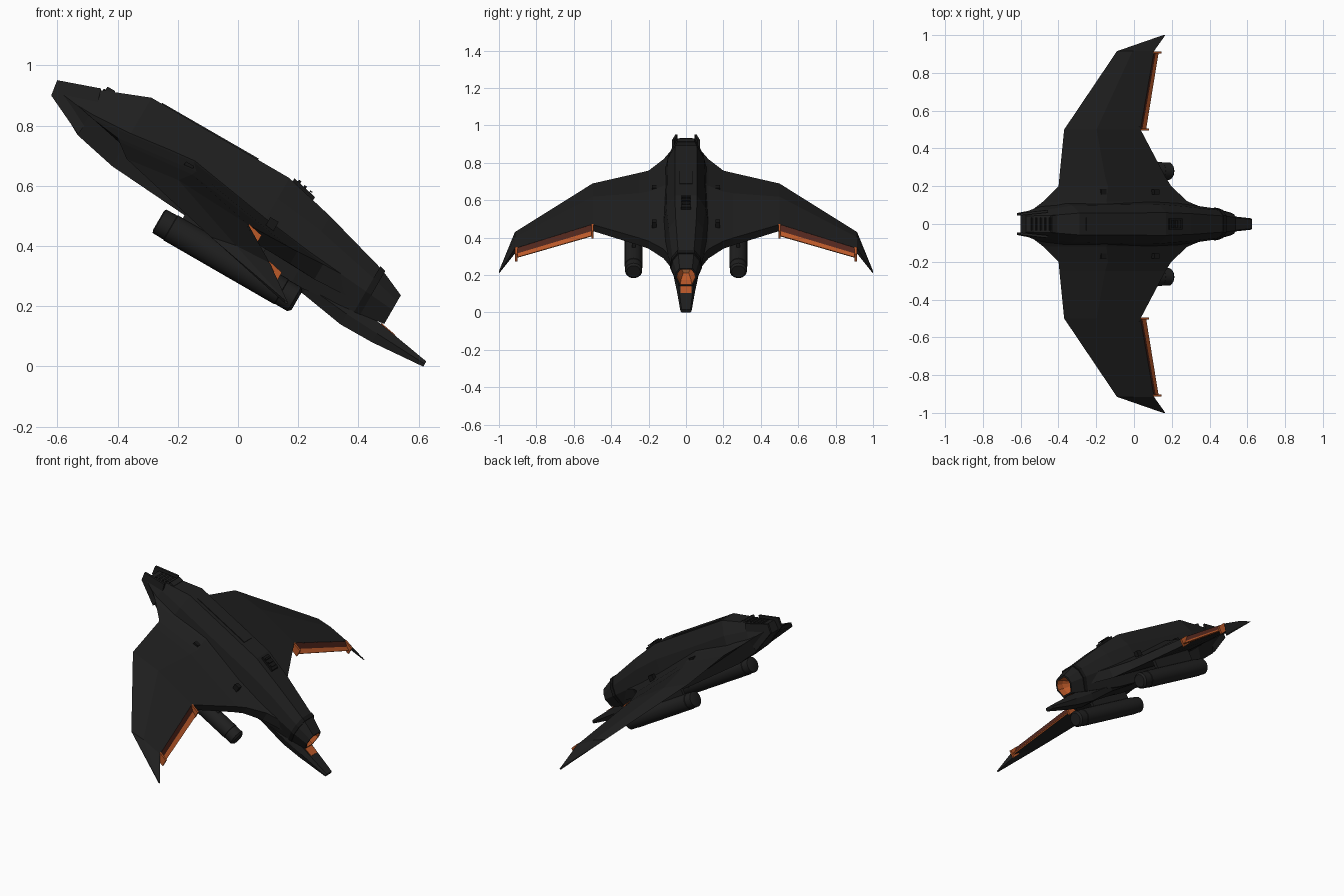
import bpy, bmesh, math
from mathutils import Matrix, Vector

if "Cube" in bpy.data.objects:
    bpy.data.objects.remove(bpy.data.objects["Cube"])

# Ship is modelled level (u = aft, y = side, w = up), then pitched 30 degrees
POSE = Matrix.Translation((0, 0, 0.47)) @ Matrix.Rotation(math.radians(30), 4, 'Y')


def material(name, rgb):
    m = bpy.data.materials.new(name)
    m.diffuse_color = (*rgb, 1)
    m.use_nodes = True
    m.node_tree.nodes["Principled BSDF"].inputs["Base Color"].default_value = m.diffuse_color
    return m


HULL = material("hull black", (0.014, 0.014, 0.014))
TRIM = material("trim black", (0.008, 0.008, 0.008))
ORANGE = material("glow orange", (0.50, 0.10, 0.022))
BROWN = material("scorched brown", (0.085, 0.02, 0.012))
AMBER = material("engine amber", (0.62, 0.2, 0.06))


def finish(name, bm, mats):
    bmesh.ops.recalc_face_normals(bm, faces=bm.faces)
    bm.transform(POSE)
    me = bpy.data.meshes.new(name)
    bm.to_mesh(me)
    bm.free()
    for m in mats:
        me.materials.append(m)
    ob = bpy.data.objects.new(name, me)
    bpy.context.collection.objects.link(ob)
    return ob


def loft(name, rings, mats=(HULL,), band_mats=None, end_mat=0):
    """Skin a list of equal-length point rings and cap both ends."""
    bm = bmesh.new()
    vr = [[bm.verts.new(p) for p in r] for r in rings]
    n = len(rings[0])
    for i, (a, b) in enumerate(zip(vr, vr[1:])):
        for k in range(n):
            f = bm.faces.new((a[k], a[(k + 1) % n], b[(k + 1) % n], b[k]))
            f.material_index = band_mats.get(i, 0) if band_mats else 0
    bm.faces.new(vr[0])
    bm.faces.new(vr[-1]).material_index = end_mat
    return finish(name, bm, mats)


def box(name, lo, hi, mat=TRIM, drop=0.0):
    """Block between two corners; drop lowers its aft end."""
    rings = []
    for u, d in ((lo[0], 0), (hi[0], drop)):
        rings.append([(u, lo[1], lo[2] - d), (u, hi[1], lo[2] - d),
                      (u, hi[1], hi[2] - d), (u, lo[1], hi[2] - d)])
    return loft(name, rings, (mat,))


def octagon(u, top, shoulder, mid, bottom):
    half = [top, shoulder, mid, bottom]
    return [(u, y, w) for y, w in half] + [(u, -y, w) for y, w in reversed(half)]


# Fuselage with recessed engine nozzle
hull = [
    octagon(-.725, (.043, .113), (.052, .10), (.060, .085), (.043, .055)),
    octagon(-.61, (.045, .163), (.075, .12), (.095, .07), (.055, -.008)),
    octagon(-.46, (.058, .222), (.098, .14), (.115, .06), (.085, -.04)),
    octagon(.07, (.060, .220), (.105, .14), (.120, .05), (.095, -.078)),
    octagon(.25, (.055, .178), (.092, .12), (.110, .04), (.085, -.08)),
    octagon(.49, (.042, .110), (.072, .07), (.082, .02), (.055, -.055)),
    octagon(.585, (.034, .068), (.052, .045), (.060, .012), (.036, -.042)),
]


def shrink(ring, k, u):
    return [(u, y * k, .013 + (w - .013) * k) for _, y, w in ring]


hull += [shrink(hull[-1], .84, .585), shrink(hull[-1], .75, .545), shrink(hull[-1], .4, .5)]
loft("fuselage", hull, (HULL, BROWN, ORANGE, AMBER), {7: 2, 8: 2}, 3)

# Nozzle collar
loft("nozzle_collar", [octagon(.478, (.045, .118), (.077, .076), (.087, .02), (.058, -.057)),
                       octagon(.50, (.045, .112), (.075, .072), (.085, .02), (.056, -.055))], (TRIM,))


# Tail boom under the engine
def slab(u, hw, top, bot):
    return [(u, hw * .8, top), (u, hw, (top + bot) / 2), (u, hw * .8, bot),
            (u, -hw * .8, bot), (u, -hw, (top + bot) / 2), (u, -hw * .8, top)]


loft("tail_boom", [slab(.1, .09, -.05, -.078), slab(.3, .08, -.03, -.09), slab(.46, .062, -.035, -.116),
                   slab(.58, .048, -.048, -.115), slab(.768, .030, -.08, -.1)])
box("tail_scorch_plate", (.575, -.03, -.052), (.635, .03, -.044), ORANGE, .011)

# Top hatch with ribs
box("top_hatch", (.085, -.028, .19), (.175, .028, .228), TRIM, .02)
for i in range(3):
    u = .1 + i * .025
    box("hatch_rib", (u, -.022, .215), (u + .01, .022, .231 - i * .006))
# Nose vent slats and brow
for i in range(5):
    u = -.70 + i * .022
    w = .113 + (u + .725) * .435
    box("nose_slat", (u, -.035, w - .005), (u + .01, .035, w + .007))
box("nose_brow", (-.605, -.045, .15), (-.575, .045, .181), HULL)
# Spine panel
box("spine_panel", (-.42, -.035, .21), (-.05, .035, .225), HULL)

# Wing sections: y, leading u, w, trailing u, top w, bottom w, crown bulge
SECTIONS = [
    (.05, -.71, .088, .50, .035, -.02, .07),
    (.12, -.59, .063, .31, .028, -.03, .058),
    (.20, -.49, .050, .215, .022, -.025, .045),
    (.25, -.48, .042, .18, .021, -.025, .035),
    (.50, -.43, .005, .03, .0175, -.022, .02),
    (.915, -.058, -.08, .155, -.057, -.09, .008),
    (1.0, .258, -.138, .273, -.141, -.145, 0),
]

for s in (1, -1):
    side = "left" if s > 0 else "right"
    rings = []
    for y, ul, wl, ut, wt, wb, crown in SECTIONS:
        um = ul + .4 * (ut - ul)
        wm = wl + .4 * (wt - wl)
        rings.append([(ul, s * y, wl), (um, s * y, wm + crown), (ut, s * y, wt),
                      (ut, s * y, wb), (um, s * y, wm - crown * .9 - .008)])
    loft("wing_" + side, rings)

    # Glowing trailing edge: sloped brown face, then a bright lip
    inner = [(.02, .0175), (.03, .0175), (.0565, -.008), (.086, -.0195), (.082, -.026), (.02, -.022)]
    outer = [(.145, -.056), (.153, -.056), (.177, -.077), (.20, -.0866), (.196, -.093), (.145, -.09)]
    bm = bmesh.new()
    a = [bm.verts.new((u, s * .505, w)) for u, w in inner]
    b = [bm.verts.new((u, s * .905, w)) for u, w in outer]
    for k, m in enumerate((0, 1, 2, 2, 0, 0)):
        j = (k + 1) % 6
        bm.faces.new((a[k], a[j], b[j], b[k])).material_index = m
    bm.faces.new(a)
    bm.faces.new(b)
    finish("trailing_glow_" + side, bm, (HULL, BROWN, ORANGE))
    # End caps of the glowing edge
    for y, u, w in ((.5, .03, .017), (.908, .15, -.056)):
        y0, y1 = sorted((s * (y - .006), s * (y + .006)))
        box("glow_end_cap", (u, y0, w - .042), (u + .055, y1, w + .004), ORANGE, .012)

    # Nose prongs
    prong = [(-.76, .116), (-.752, .062), (-.61, -.005), (-.60, .10), (-.62, .165)]
    loft("nose_prong_" + side, [[(u, s * (y + max(0, u + .752) * .12), w) for u, w in prong]
                                for y in (.045, .058)])

    # Small blocks on the wing roots
    for u, w in ((-.255, .082), (.08, .062)):
        y0, y1 = sorted((s * .157, s * .183))
        box("root_block", (u, y0, w - .03), (u + .032, y1, w + .014))

    # Slung pods with stepped end bands
    pod = []
    for u, r in ((-.236, .036), (-.232, .045), (-.19, .046), (-.188, .048), (.235, .048),
                 (.237, .046), (.285, .046), (.295, .036)):
        pod.append([(u, s * .28 + r * math.cos(t), -.12 + r * math.sin(t))
                    for t in [2 * math.pi * k / 24 for k in range(24)]])
    ob = loft("pod_" + side, pod)
    bpy.context.view_layer.objects.active = ob
    ob.select_set(True)
    bpy.ops.object.shade_smooth_by_angle(angle=math.radians(30))
    ob.select_set(False)
    # Pylon joining the pod to the wing
    y0, y1 = sorted((s * .27, s * .29))
    box("pylon_" + side, (-.17, y0, -.09), (.12, y1, .01), HULL)
